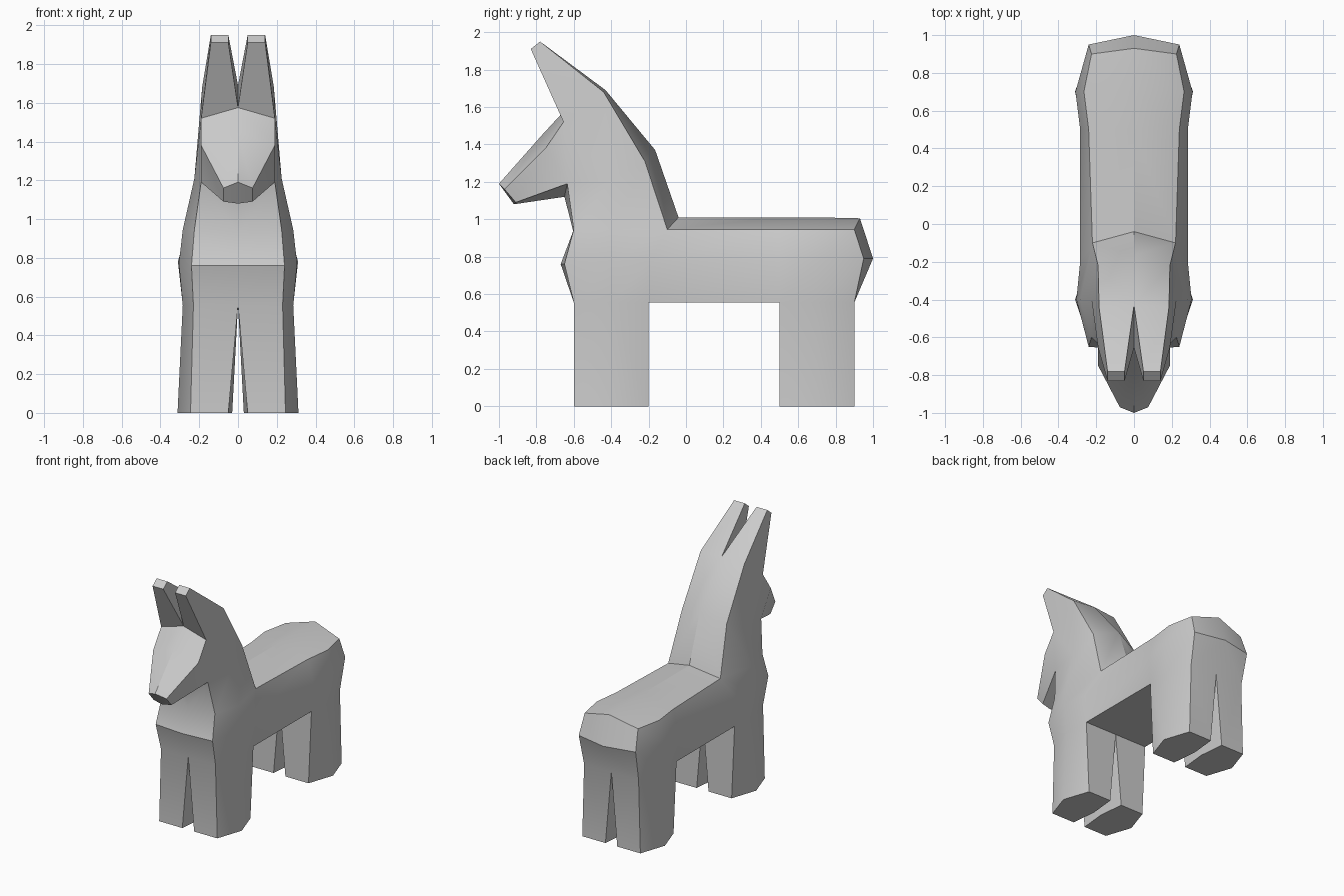
import bpy, bmesh

if "Cube" in bpy.data.objects:
    bpy.data.objects.remove(bpy.data.objects["Cube"])

bm = bmesh.new()


def face(*pts):
    """Add a face together with its mirror image across x = 0."""
    for s in (1, -1):
        bm.faces.new([bm.verts.new((s * x, y, z)) for x, y, z in pts])


def loft(a, b, closed=False):
    """Bridge two point chains with quads."""
    n = len(a)
    for i in range(n if closed else n - 1):
        j = (i + 1) % n
        face(a[i], a[j], b[j], b[i])


# Torso: half rings from front centre round to rear centre
low = [(0, -.6, .555), (.23, -.6, .555), (.285, -.4, .555), (.27, -.2, .555),
       (.27, .5, .555), (.285, .7, .555), (.23, .9, .555), (0, .9, .555)]
mid = [(0, -.67, .76), (.24, -.65, .76), (.305, -.4, .77), (.285, -.2, .77),
       (.285, .5, .77), (.31, .7, .78), (.24, .95, .79), (0, 1, .79)]
top = [(0, -.6, .925), (.225, -.6, .945), (.285, -.4, .945), (.22, -.1, .945),
       (.24, .5, .945), (.265, .7, .945), (.225, .9, .945), (0, .93, 1.005)]
loft(low, mid)
loft(mid, top)

# Back lid with a raised centre line, and belly
ridge = [(0, -.04, 1.01), (0, .5, 1.01), (0, .7, 1.01), top[7]]
loft(top[3:6] + [top[6]], ridge[:3] + [ridge[3]])
face((0, -.2, .555), low[3], low[4], (0, .5, .555))

# Legs: tapered six-sided prisms that meet at the centre line
for i in (1, 3 + 1):
    outer = low[i:i + 3]
    hip = outer + [(0, y, z) for _, y, z in reversed(outer)]
    foot = [(x, p[1], 0) for x, p in zip((.245, .312, .245, .05, .03, .05), hip)]
    loft(hip, foot, closed=True)
    face(*foot)

# Neck
throat, jaw = (0, -.65, 1.12), (.19, -.635, 1.19)
side, nape, nape_c = (.225, -.4, 1.21), (.19, -.22, 1.31), (0, -.165, 1.37)
brow_c, brow = (0, -.655, 1.575), (.19, -.655, 1.52)
crown, crown_c = (.185, -.44, 1.68), (0, -.43, 1.69)
loft(top[:4] + [ridge[0]], [throat, jaw, side, nape, nape_c])
face(brow, jaw, side)
face(brow, side, crown)
face(side, nape, crown)
face(nape, nape_c, crown_c, crown)

# Head and muzzle
face_c, cheek = (0, -.77, 1.45), (.19, -.75, 1.38)
nose_c, nose = (0, -1, 1.19), (.075, -.97, 1.16)
chin_c, chin = (0, -.92, 1.08), (.075, -.91, 1.09)
loft([brow_c, face_c, nose_c, chin_c, throat], [brow, cheek, nose, chin, jaw])
face(cheek, nose, chin, jaw)
face(brow, cheek, jaw)

# Ears
tip = [(.05, -.83, 1.91), (.14, -.83, 1.91), (.14, -.78, 1.95), (.05, -.78, 1.95)]
loft([brow_c, brow, crown, crown_c], tip, closed=True)
# The shared notch between the ears stays open, only the tips are capped
face(*tip)

# Weld everything into one skin
bmesh.ops.remove_doubles(bm, verts=bm.verts, dist=.0005)
bmesh.ops.recalc_face_normals(bm, faces=bm.faces)
mesh = bpy.data.meshes.new("donkey")
bm.to_mesh(mesh)
bm.free()
donkey = bpy.data.objects.new("donkey", mesh)
bpy.context.collection.objects.link(donkey)
bpy.context.view_layer.objects.active = donkey
donkey.select_set(True)
bpy.ops.object.shade_smooth_by_angle()
